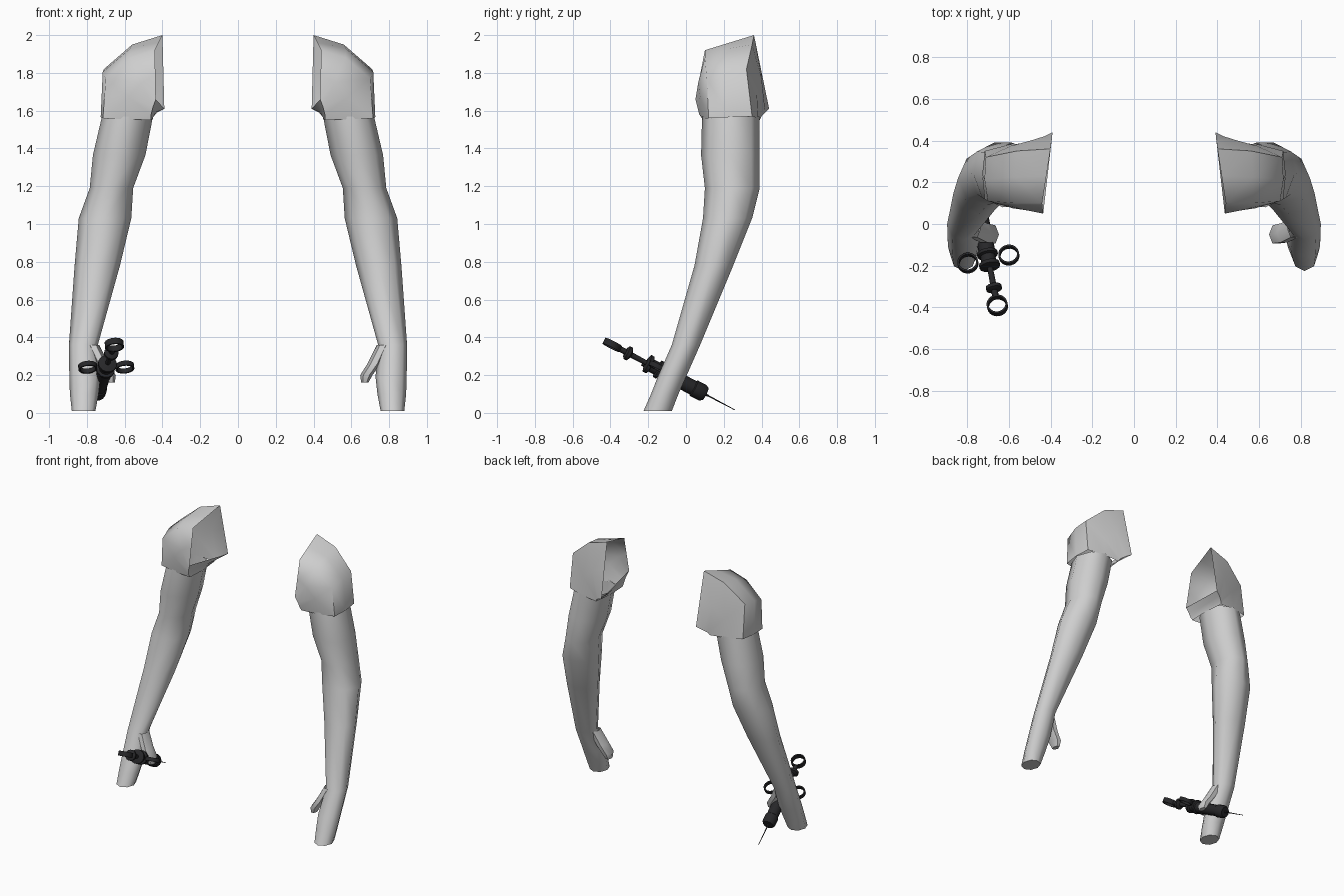
import bpy, bmesh
from math import sin, cos, pi, radians
from mathutils import Vector, Matrix

cube = bpy.data.objects.get("Cube")
if cube:
    bpy.data.objects.remove(cube)


def material(name, colour, rough):
    m = bpy.data.materials.new(name)
    m.use_nodes = True
    m.diffuse_color = (*colour, 1)
    node = m.node_tree.nodes["Principled BSDF"]
    node.inputs["Base Color"].default_value = (*colour, 1)
    node.inputs["Roughness"].default_value = rough
    return m


grey = material("light grey", (0.62, 0.62, 0.62), 0.8)
black = material("black metal", (0.02, 0.02, 0.022), 0.5)


def loft(name, rings, mat, angle, cap_start=False, cap_end=False, closed=False):
    """Skin a row of equal point rings."""
    bm = bmesh.new()
    rows = [[bm.verts.new(p) for p in ring] for ring in rings]
    pairs = list(zip(rows, rows[1:]))
    if closed:
        pairs.append((rows[-1], rows[0]))
    for a, b in pairs:
        for i in range(len(a)):
            j = (i + 1) % len(a)
            bm.faces.new((a[i], a[j], b[j], b[i]))
    if cap_start:
        bm.faces.new(rows[0])
    if cap_end:
        bm.faces.new(rows[-1])
    bmesh.ops.recalc_face_normals(bm, faces=bm.faces)
    for f in bm.faces:
        f.smooth = True
    mesh = bpy.data.meshes.new(name)
    bm.to_mesh(mesh)
    bm.free()
    mesh.set_sharp_from_angle(angle=radians(angle))
    mesh.materials.append(mat)
    ob = bpy.data.objects.new(name, mesh)
    bpy.context.collection.objects.link(ob)
    return ob


def oval(z, x0, x1, y0, y1, n=8):
    """Level oval ring that fills the given extents."""
    cx, cy, rx, ry = (x0 + x1) / 2, (y0 + y1) / 2, (x1 - x0) / 2, (y1 - y0) / 2
    return [(cx + rx * cos(2 * pi * i / n), cy + ry * sin(2 * pi * i / n), z)
            for i in range(n)]


def bulged(corners, bulge):
    """Four-cornered ring with midpoints pushed outwards."""
    pts = [Vector(c) for c in corners]
    centre = sum(pts, Vector()) / 4
    ring = []
    for i, p in enumerate(pts):
        mid = (p + pts[(i + 1) % 4]) / 2
        ring += [p, mid + (mid - centre).normalized() * bulge]
    return ring


def mirrored(ob):
    ob.modifiers.new("Mirror", "MIRROR")


# Arms, from the shoulder down to the closed hand
arm = [oval(*r) for r in (
    (1.57, 0.45, 0.72, 0.085, 0.39),
    (1.365, 0.49, 0.768, 0.08, 0.39),
    (1.19, 0.555, 0.785, 0.10, 0.39),
    (1.03, 0.565, 0.843, 0.09, 0.35),
    (0.78, 0.625, 0.865, 0.045, 0.25),
    (0.36, 0.742, 0.895, -0.075, 0.075),
    (0.19, 0.728, 0.893, -0.15, 0.0),
    (0.10, 0.738, 0.89, -0.185, -0.04),
    (0.01, 0.755, 0.88, -0.225, -0.075))]
mirrored(loft("arms", arm, grey, 60, cap_end=True))

# Thumbs
thumb = [oval(*r, n=6) for r in (
    (0.36, 0.735, 0.80, -0.07, 0.03),
    (0.26, 0.685, 0.755, -0.095, 0.01),
    (0.20, 0.647, 0.712, -0.10, 0.0),
    (0.16, 0.652, 0.69, -0.085, -0.02))]
mirrored(loft("thumbs", thumb, grey, 60, cap_end=True))

# Sleeves, turning from the shoulder opening to the cuff
sleeve = [
    bulged([(0.44, 0.10, 1.92), (0.40, 0.36, 2.0),
            (0.39, 0.44, 1.61), (0.435, 0.05, 1.66)], 0),
    bulged([(0.57, 0.10, 1.88), (0.56, 0.35, 1.95),
            (0.43, 0.42, 1.59), (0.45, 0.06, 1.62)], 0.015),
    bulged([(0.70, 0.11, 1.77), (0.71, 0.32, 1.82),
            (0.46, 0.40, 1.57), (0.46, 0.07, 1.58)], 0.015),
    bulged([(0.715, 0.12, 1.56), (0.715, 0.35, 1.57),
            (0.47, 0.39, 1.55), (0.46, 0.09, 1.55)], 0.012)]
mirrored(loft("sleeves", sleeve, grey, 60))

# Syringe frame: local z runs along the needle, local x across the grips
along = Vector((-0.125, 0.65, -0.345)).normalized()
across = Vector((0.2, 0.04, 0.0))
across = (across - along * across.dot(along)).normalized()
normal = along.cross(across)
frame = Matrix((across, normal, along)).transposed().to_4x4()
frame.translation = (-0.655, -0.39, 0.36)


def lathe(name, profile, n=14):
    rings = [[(r * cos(2 * pi * i / n), r * sin(2 * pi * i / n), t)
              for i in range(n)] for r, t in profile]
    ob = loft(name, rings, black, 35, cap_start=True, cap_end=True)
    ob.matrix_world = frame


def band(name, x, t, radius, width, n=20):
    """Flat finger loop whose hole faces local y."""
    section = [(radius, -width), (radius, width),
               (radius - 0.009, width), (radius - 0.009, -width)]
    rings = [[(x + r * cos(2 * pi * i / n), y, t + r * sin(2 * pi * i / n))
              for r, y in section] for i in range(n)]
    ob = loft(name, rings, black, 35, closed=True)
    ob.matrix_world = frame


lathe("plunger_rod", [(0.016, 0.044), (0.013, 0.23)])
lathe("plunger_stop", [(0.025, 0.08), (0.038, 0.088), (0.038, 0.105), (0.02, 0.115)])
lathe("barrel", [(0.03, 0.205), (0.05, 0.212), (0.05, 0.23), (0.036, 0.235),
                 (0.036, 0.27), (0.05, 0.275), (0.05, 0.29), (0.04, 0.295),
                 (0.04, 0.49), (0.046, 0.495), (0.046, 0.55), (0.036, 0.565)])
lathe("needle", [(0.01, 0.56), (0.004, 0.585), (0.002, 0.745)], 8)
band("thumb_loop", 0, 0, 0.05, 0.017)
for side, x in (("left", 0.1), ("right", -0.1)):
    band(side + "_finger_loop", x, 0.255, 0.05, 0.013)
